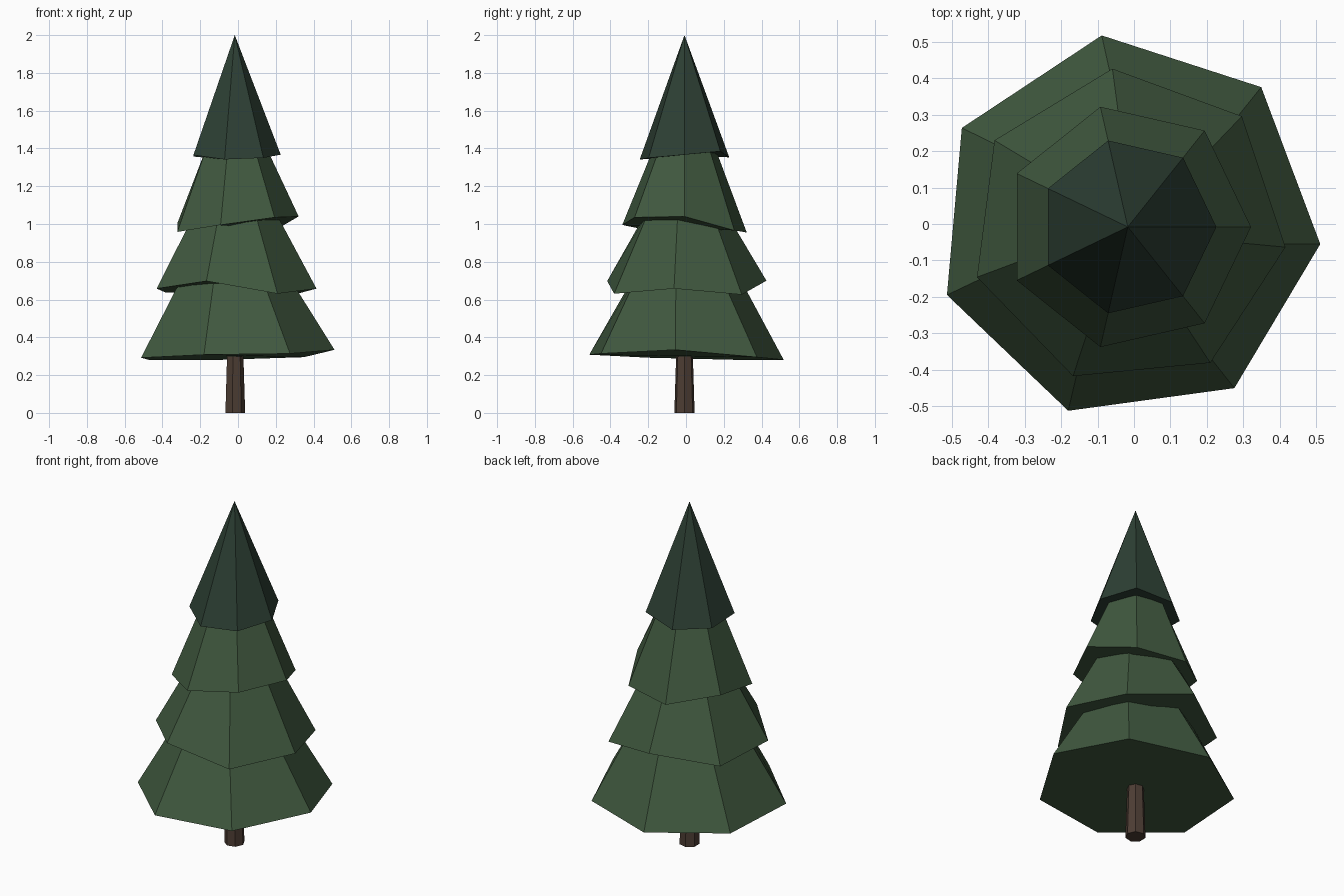
import bpy, bmesh
from math import cos, sin, radians, tau

if "Cube" in bpy.data.objects:
    bpy.data.objects.remove(bpy.data.objects["Cube"])

CX, CY, SIDES = -0.017, -0.008, 7


def material(name, rgb):
    m = bpy.data.materials.new(name)
    m.diffuse_color = (*rgb, 1)
    m.use_nodes = True
    m.node_tree.nodes["Principled BSDF"].inputs["Base Color"].default_value = m.diffuse_color
    return m


def ring(bm, r, zs, phase):
    return [bm.verts.new((CX + r * cos(radians(phase) + tau * i / SIDES),
                          CY + r * sin(radians(phase) + tau * i / SIDES), z))
            for i, z in enumerate(zs)]


def tapered(name, mat, r0, zs, phase, r1, z1, twist=0):
    """Seven-sided tapered solid with an uneven lower rim; r1 = 0 gives a point."""
    bm = bmesh.new()
    low = ring(bm, r0, zs, phase)
    bm.faces.new(low[::-1])
    if r1:
        top = ring(bm, r1, [z1] * SIDES, phase + twist)
        bm.faces.new(top)
    else:
        tip = bm.verts.new((CX, CY, z1))
    for i in range(SIDES):
        j = (i + 1) % SIDES
        bm.faces.new((low[i], low[j], top[j], top[i]) if r1 else (low[i], low[j], tip))
    mesh = bpy.data.meshes.new(name)
    bm.to_mesh(mesh)
    bm.free()
    mesh.materials.append(mat)
    obj = bpy.data.objects.new(name, mesh)
    bpy.context.collection.objects.link(obj)


bark = material("bark", (0.075, 0.047, 0.034))
needles = material("needles", (0.052, 0.1, 0.05))
dark_needles = material("dark_needles", (0.026, 0.05, 0.034))

# Trunk
tapered("trunk", bark, 0.055, [0] * SIDES, 0, 0.043, 0.38)

# Foliage tiers, bottom to top
tapered("foliage_bottom", needles, 0.53,
        [0.334, 0.295, 0.281, 0.281, 0.292, 0.308, 0.314], -5.1, 0.29, 0.72, -4)
tapered("foliage_lower_middle", needles, 0.436,
        [0.658, 0.626, 0.70, 0.637, 0.658, 0.698, 0.631], -7.3, 0.22, 1.06, -2)
tapered("foliage_upper_middle", needles, 0.338,
        [1.04, 0.966, 0.955, 1.003, 0.958, 0.995, 1.035], 0, 0.16, 1.42)
tapered("foliage_top", dark_needles, 0.243,
        [1.367, 1.385, 1.353, 1.357, 1.365, 1.342, 1.35], 0, 0, 2.0)
